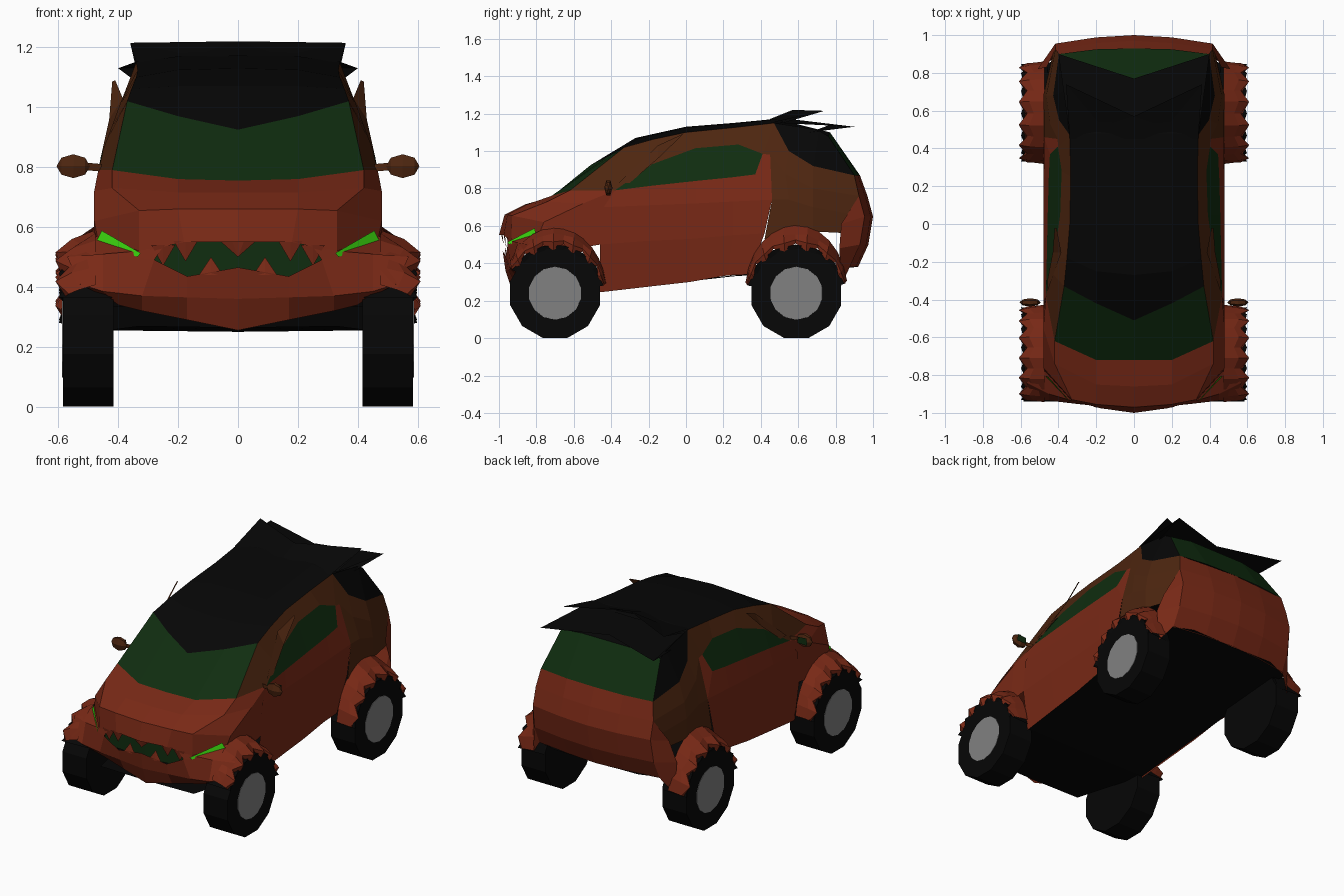
import bpy, bmesh
from math import sin, cos, pi, radians
from mathutils import Vector, Matrix

if "Cube" in bpy.data.objects:
    bpy.data.objects.remove(bpy.data.objects["Cube"])


def paint(name, rgb):
    m = bpy.data.materials.new(name)
    m.diffuse_color = (*rgb, 1)
    m.use_nodes = True
    m.node_tree.nodes["Principled BSDF"].inputs["Base Color"].default_value = m.diffuse_color
    return m


RED = paint("red_paint", (0.19, 0.022, 0.008))
BROWN = paint("brown_paint", (0.075, 0.019, 0.005))
GLASS = paint("green_glass", (0.005, 0.026, 0.005))
BLACK = paint("black_trim", (0.002, 0.002, 0.002))
EYE = paint("bright_green", (0.05, 0.75, 0.005))
GREY = paint("grey_metal", (0.22, 0.22, 0.22))


def finish(name, bm, mat):
    """Turn a right-hand half into an object mirrored across x = 0."""
    me = bpy.data.meshes.new(name)
    bm.to_mesh(me)
    bm.free()
    ob = bpy.data.objects.new(name, me)
    bpy.context.collection.objects.link(ob)
    me.materials.append(mat)
    mod = ob.modifiers.new("mirror", "MIRROR")
    mod.merge_threshold = 0.0005
    return ob


def panel(name, rows, mat, centre=(0, 0, 0.6)):
    """Skin between rows of points, facing away from centre."""
    bm = bmesh.new()
    grid = [[bm.verts.new(p) for p in r] for r in rows]
    for a, b in zip(grid, grid[1:]):
        for i in range(len(a) - 1):
            bm.faces.new((a[i], a[i + 1], b[i + 1], b[i]))
    bmesh.ops.remove_doubles(bm, verts=bm.verts, dist=0.0005)
    bm.normal_update()
    for f in bm.faces:
        if f.normal.dot(f.calc_center_median() - Vector(centre)) < 0:
            f.normal_flip()
    return finish(name, bm, mat)


WIDTH = [(0.2, 0.44), (0.45, 0.48), (0.72, 0.48), (0.85, 0.455), (1.03, 0.385), (1.15, 0.34)]


def side(y, z):
    """Point on the body side: half width depends on height, tapering at the rear."""
    x = WIDTH[-1][1]
    for (z0, x0), (z1, x1) in zip(WIDTH, WIDTH[1:]):
        if z0 <= z <= z1:
            x = x0 + (x1 - x0) * (z - z0) / (z1 - z0)
    return (x - 0.25 * max(0, y - 0.7), y, z)


def sides(*yz):
    return [side(y, z) for y, z in yz]


# Doors and side windows
sill = sides((-.46, .245), (-.2, .275), (.02, .30), (.22, .335), (.34, .34))
mid = sides((-.46, .5), (-.2, .52), (.02, .53), (.25, .55), (.42, .56))
shoulder = sides((-.44, .70), (-.2, .71), (.05, .72), (.25, .73), (.46, .74))
belt = sides((-.38, .79), (-.18, .815), (.05, .84), (.25, .86), (.37, .875))
win_top = sides((-.38, .79), (-.18, .93), (.05, 1.015), (.28, 1.035), (.41, .985))
panel("door", [sill, mid, shoulder, belt], RED)
panel("door_rear_edge", [[belt[-1], shoulder[-1]], [win_top[-1], side(.45, .98)]], RED)
panel("side_window", [belt, win_top], GLASS)

# Windscreen, roof and pillars
screen_low = [(0, -.72, .755), (.2, -.72, .76), (.42, -.62, .79)]
screen_top = [(0, -.51, .925), (.2, -.42, .97), (.37, -.33, 1.02)]
panel("windscreen", [screen_low, screen_top], GLASS)
roof = [screen_top,
        [(0, -.27, 1.07), (.2, -.25, 1.07), (.355, -.18, 1.062)],
        [(0, 0, 1.13), (.2, 0, 1.125), (.34, 0, 1.10)],
        [(0, .25, 1.15), (.2, .25, 1.145), (.335, .25, 1.125)],
        [(0, .48, 1.172), (.2, .48, 1.17), (.34, .47, 1.15)],
        [(0, .77, 1.10), (.2, .77, 1.10), side(.76, 1.08)]]
panel("roof", roof, BLACK)
roof_edge = [screen_low[-1]] + [r[-1] for r in roof[:5]]
rail = [win_top[0], side(-.25, .88)] + win_top[1:]
panel("pillar_and_roof_rail", [roof_edge, rail], BROWN)
panel("pillar_fin", [[side(-.36, .83), side(-.15, 1.03), (.41, -.02, 1.09)],
                     [side(-.30, .83), (.43, -.15, .96), (.42, -.02, 1.085)]], BROWN)

# Rear quarters
q_top = sides((.47, 1.15), (.55, 1.0), (.68, .92), (.9, .87))
panel("quarter_panel", [q_top,
                        sides((.45, .98), (.53, .88), (.68, .80), (.925, .76)),
                        sides((.46, .74), (.55, .74), (.68, .70), (.955, .65)),
                        sides((.42, .53), (.5, .53), (.68, .57), (.88, .56))], BROWN)
panel("quarter_top", [sides((.47, 1.15), (.6, 1.13), (.71, 1.11), (.76, 1.08)), q_top], BLACK)
panel("roof_rail_rear", [[win_top[-1], side(.45, .98)], [roof_edge[-1], side(.55, 1.0)]], BROWN)

# Tail and rear glass
panel("rear_window", [[(0, .77, 1.10), (.2, .77, 1.10), side(.76, 1.08)],
                      [(0, .93, .87), (.2, .925, .87), side(.9, .87)]], GLASS)
tail = []
for z, dy, corner in ((.87, .93, None), (.76, .97, None), (.65, 1.0, (.462, .83, .61)),
                      (.5, .975, (.51, .82, .48)), (.38, .92, (.50, .83, .28))):
    c = side(dy - (.03 if z > .8 else .045), z)
    tail.append([(0, dy, z), (.2, dy - .012, z), c, corner or c])
panel("tail_bumper", tail, RED)

# Spoilers with swept-back points
panel("upper_spoiler", [[(0, .45, 1.172), (.34, .45, 1.15)], [(0, .57, 1.22), (.36, .74, 1.215)],
                        [(0, .50, 1.17), (.345, .52, 1.15)]], BLACK, (0, .55, 1.18))
panel("lower_spoiler", [[(0, .55, 1.172), (.345, .5, 1.15)], [(0, .77, 1.14), (.40, .90, 1.13)],
                        [(0, .70, 1.11), (.36, .66, 1.10)]], BLACK, (0, .65, 1.13))

# Bonnet, nose and front wings
hood_mid = [(0, -.86, .715), (.2, -.85, .715), (.42, -.74, .73), (.48, -.55, .72)]
nose_top = [(0, -.97, .66), (.2, -.955, .66), (.33, -.93, .655), (.48, -.76, .62)]
nose_low = [(0, -1.0, .55), (.18, -.975, .55), (.33, -.935, .515), (.47, -.78, .57)]
panel("bonnet", [screen_low + [belt[0]], hood_mid, nose_top], RED)
panel("nose", [nose_top, nose_low], RED)
panel("front_wing", [[nose_low[-1], nose_top[-1], hood_mid[-1], belt[0]],
                     [(.48, -.86, .45), (.48, -.7, .48), (.48, -.58, .48), mid[0]]], RED)
panel("eye_light", [[(.325, -.955, .513), (.455, -.81, .588)],
                    [(.335, -.945, .500), (.475, -.80, .548)]], EYE)

# Lower jaw, mouth and teeth
jaw_top = [(0, -.98, .465), (.17, -.965, .435), (.28, -.955, .49), (.45, -.90, .51), (.57, -.84, .50)]
jaw_mid = [(0, -.965, .36), (.17, -.95, .365), (.32, -.94, .37), (.45, -.935, .385), (.53, -.93, .41)]
jaw_low = [(0, -.93, .255), (.17, -.91, .29), (.32, -.89, .32), (.40, -.89, .34), (.43, -.89, .36)]
panel("jaw", [jaw_top, jaw_mid], RED)
panel("chin", [jaw_mid, jaw_low], RED)
panel("cheek", [[(.25, -.955, .535), (.33, -.935, .52), (.47, -.78, .57)], jaw_top[2:]], RED)
panel("mouth_grille", [[(0, -.94, .56), (.3, -.915, .56)], [(0, -.94, .42), (.3, -.915, .42)]], GLASS)
for n, (x, y, z, tip) in enumerate([(.02, -.985, .553, .50), (.175, -.972, .553, .485),
                                    (.09, -.97, .44, .50), (.25, -.955, .54, .47)]):
    panel(f"tooth_{n + 1}", [[(x - .04 * (n > 0) - .02 * (n == 0), y, z), (x, y - .003, z), (x + .04, y + .004, z)],
                             [(x - .02 * (n == 0), y + .01, tip)] * 3], RED)

# Underbody
panel("underbody", [[(0, y, z), (w, y, z + .005)] for y, z, w in
                    ((-.92, .265, .33), (-.45, .25, .445), (.25, .33, .46), (.4, .34, .45),
                     (.85, .375, .46), (.915, .38, .30))], BLACK)


def wheel_arch(name, yc, start, end, top, steps=12):
    """Flared arch with a spiky ridge and a toothed lip, plus its black liner."""
    def ring(x_pair, ry, rz, jag=0):
        pts = []
        for i in range(steps + 1):
            a = radians(start + (end - start) * i / steps)
            k = (i + jag) % 2
            pts.append((x_pair[k], yc + ry[k] * cos(a), .245 + rz[k] * sin(a)))
        return pts
    body = ring((.475, .475), (.275, .275), (top, top))
    lip = ring((.575, .59), (.262, .245), (.262, .225))
    panel(name + "_flare", [body, ring((.53, .555), (.268, .272), (.31, .315)),
                            ring((.565, .61), (.266, .26), (.28, .27)), lip], RED, (.3, yc, .25))
    panel(name + "_liner", [ring((.42, .42), (.25, .25), (.25, .25)),
                            ring((.578, .598), (.25, .262), (.25, .255), 1),
                            ring((.58, .58), (.22, .22), (.22, .22))], BLACK, (.3, yc, .25))


wheel_arch("front_arch", -.70, 8, 152, .345)
wheel_arch("rear_arch", .59, 10, 172, .36)


def disc(name, yc, x0, x1, r0, r1, sides_n, mat):
    """Cylinder or cone section lying along x with a flat side down."""
    bm = bmesh.new()
    m = (Matrix.Translation(((x0 + x1) / 2, yc, .24)) @ Matrix.Rotation(pi / 2, 4, "Y")
         @ Matrix.Rotation(pi / sides_n, 4, "Z"))
    bmesh.ops.create_cone(bm, cap_ends=True, segments=sides_n, radius1=r0, radius2=r1,
                          depth=x1 - x0, matrix=m)
    finish(name, bm, mat)


# Wheels
for place, yc in (("front", -.70), ("rear", .59)):
    disc(place + "_tyre", yc, .415, .585, .24 / cos(pi / 12), .24 / cos(pi / 12), 12, BLACK)
    disc(place + "_rim", yc, .57, .587, .145, .142, 14, GREY)

# Door mirrors: faceted pod, stalk and glass
bm = bmesh.new()
bmesh.ops.create_uvsphere(bm, u_segments=6, v_segments=4, radius=1, matrix=Matrix.Translation((.55, -.415, .803))
                          @ Matrix.Diagonal((.056, .022, .046, 1)) @ Matrix.Rotation(pi / 2, 4, "Y"))
finish("mirror_pod", bm, BROWN)
panel("mirror_stalk", [[(.455, -.40, z), (.51, -.415, z + .005)] for z in (.785, .81)], BROWN)
panel("mirror_glass", [[(.515, -.39, .785), (.585, -.39, .785)], [(.52, -.39, .825), (.58, -.39, .83)]],
      GLASS, (.55, -.45, .8))
